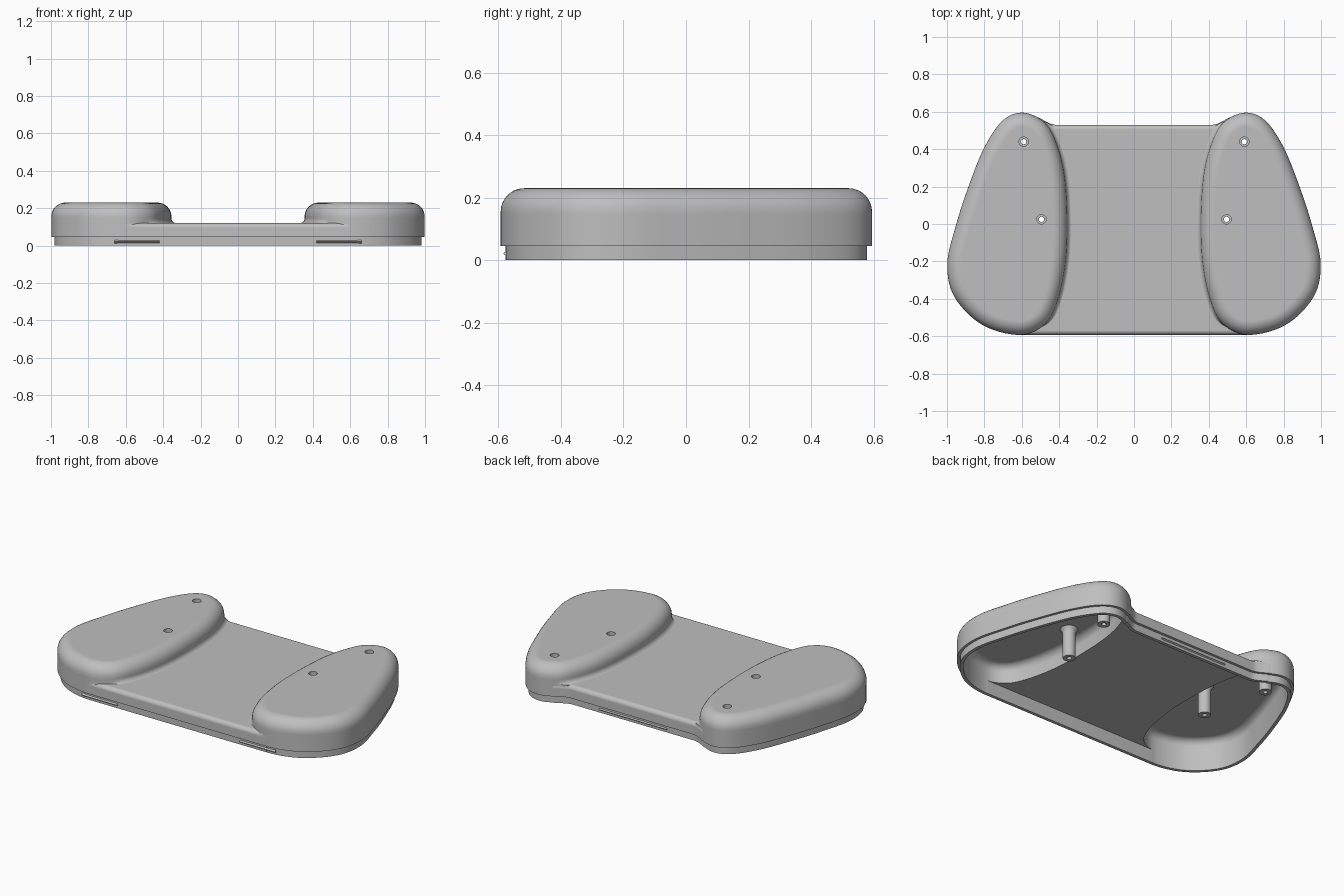
import bpy, bmesh, math
from mathutils import Vector

if "Cube" in bpy.data.objects:
    bpy.data.objects.remove(bpy.data.objects["Cube"], do_unlink=True)

GREY = (0.52, 0.52, 0.52, 1)
mat = bpy.data.materials.new("light grey plastic")
mat.use_nodes = True
mat.diffuse_color = GREY
mat.node_tree.nodes["Principled BSDF"].inputs["Base Color"].default_value = GREY
mat.node_tree.nodes["Principled BSDF"].inputs["Roughness"].default_value = 0.6


def loft(name, rings, loop=False):
    """Closed solid skinned over rings of points; capped unless looped."""
    bm = bmesh.new()
    rows = [[bm.verts.new(p) for p in ring] for ring in rings]
    n = len(rows[0])
    for a, b in zip(rows, rows[1:] + rows[:1] if loop else rows[1:]):
        for i in range(n):
            j = (i + 1) % n
            bm.faces.new((a[i], a[j], b[j], b[i]))
    if not loop:
        bm.faces.new(rows[0])
        bm.faces.new(rows[-1])
    bmesh.ops.recalc_face_normals(bm, faces=bm.faces)
    me = bpy.data.meshes.new(name)
    bm.to_mesh(me)
    bm.free()
    me.materials.append(mat)
    ob = bpy.data.objects.new(name, me)
    bpy.context.collection.objects.link(ob)
    return ob


def activate(ob):
    bpy.ops.object.select_all(action='DESELECT')
    ob.select_set(True)
    bpy.context.view_layer.objects.active = ob


def boolean(ob, other, op):
    activate(ob)
    mod = ob.modifiers.new("bool", 'BOOLEAN')
    mod.object, mod.operation, mod.solver = other, op, 'MANIFOLD'
    bpy.ops.object.modifier_apply(modifier=mod.name)
    bpy.data.objects.remove(other, do_unlink=True)


def spline(pts, steps=7):
    """Closed smooth curve through the points."""
    out, n = [], len(pts)
    P = [Vector(p) for p in pts]
    for i in range(n):
        a, b, c, d = (P[(i + k) % n] for k in (-1, 0, 1, 2))
        for s in range(steps):
            t = s / steps
            out.append(0.5 * (2 * b + (c - a) * t + (2 * a - 5 * b + 4 * c - d) * t * t
                              + (3 * b - a - 3 * c + d) * t ** 3))
    return out


# Egg-shaped outline of one grip, clockwise from its back tip
GRIP = spline([(0.59, 0.595), (0.70, 0.555), (0.80, 0.41), (0.885, 0.20), (0.95, 0.0),
               (0.998, -0.21), (0.96, -0.39), (0.81, -0.54), (0.61, -0.593),
               (0.475, -0.535), (0.405, -0.40), (0.365, -0.2), (0.356, 0.02),
               (0.37, 0.25), (0.41, 0.42), (0.475, 0.54)])


def grip(side, inset, z0, top, radius, plate_top=None, flare=0.028):
    """Grip pad with a rounded top edge and a fillet where it meets the plate."""
    n = len(GRIP)
    normals = []
    for i in range(n):
        t = (GRIP[(i + 1) % n] - GRIP[i - 1]).normalized()
        normals.append(Vector((-t.y, t.x)))
    levels = [(z0, 0, 0)]
    if plate_top:
        levels = [(z0, 0, flare)]
        for k in range(7):
            a = k / 6 * math.pi / 2
            levels.append((plate_top - 0.001 + flare * (1 - math.cos(a)), 0,
                           flare * (1 - math.sin(a))))
    if radius:
        for k in range(9):
            a = k / 8 * math.pi / 2
            levels.append((top - radius + radius * math.sin(a), radius * (1 - math.cos(a)), 0))
    else:
        levels.append((top, 0, 0))
    rings = []
    for z, off, fl in levels:
        ring = []
        for p, nm in zip(GRIP, normals):
            w = min(1, max(0, (-nm.x - 0.6) / 0.35))
            q = p + nm * (fl * w * w * (3 - 2 * w) - inset - off)
            ring.append((side * q.x, q.y, z))
        rings.append(ring)
    return loft("grip", rings)


def plate(inset, z0, top, radius):
    """Middle plate, rounded along front and back, curving into the grips."""
    half = [(0.42, 0.53), (0.45, 0.537), (0.48, 0.553), (0.51, 0.57), (0.6, 0.57)]
    rings = []
    for x, back in [(-x, y) for x, y in reversed(half)] + half:
        f, b = -0.593 + inset, back - inset
        ring = [(x, f, z0)]
        arc = [k / 6 * math.pi / 2 for k in range(7)] if radius else [0]
        for a in arc:
            ring.append((x, f + radius * (1 - math.cos(a)), top - radius + radius * math.sin(a)))
        for a in reversed(arc):
            ring.append((x, b - radius * (1 - math.cos(a)), top - radius + radius * math.sin(a)))
        ring.append((x, b, z0))
        rings.append(ring)
    return loft("plate", rings)


def body(name, inset, z0, plate_top, grip_top, plate_radius, grip_radius, fillet):
    ob = plate(inset, z0, plate_top, plate_radius)
    for side in (1, -1):
        boolean(ob, grip(side, inset, z0, grip_top, grip_radius,
                         plate_top if fillet else None), 'UNION')
    ob.name = name
    return ob


def circle(x, y, z, r, n=32):
    return [(x + r * math.cos(k * math.tau / n), y + r * math.sin(k * math.tau / n), z)
            for k in range(n)]


# Hollow shell: outer skin plus recessed lip, minus the cavity
shell = body("cover_shell", 0, 0.045, 0.12, 0.23, 0.025, 0.075, True)
boolean(shell, body("lip", 0.016, 0, 0.06, 0.06, 0, 0, False), 'UNION')
boolean(shell, body("cavity", 0.036, -0.05, 0.083, 0.195, 0, 0.045, False), 'DIFFERENCE')

# Screw posts, hollow and stepped, with matching holes in the shell
POST = [(0.036, 0.01), (0.036, 0.16), (0.04, 0.18), (0.052, 0.197), (0.025, 0.2),
        (0.025, 0.04), (0.014, 0.04), (0.014, 0.01)]
finished = [shell]
for side, label in ((1, "left"), (-1, "right")):
    for x, y, place in ((0.59, 0.44, "back"), (0.495, 0.025, "middle")):
        boolean(shell, loft("hole", [circle(side * x, y, z, 0.025) for z in (0.15, 0.3)]),
                'DIFFERENCE')
        finished.append(loft(f"{place}_screw_post_{label}",
                             [circle(side * x, y, z, r) for r, z in POST], loop=True))


# Snap ridges on the lip
def ridge(name, x0, x1, y, out):
    section = [(y - out * 0.004, 0.012), (y + out * 0.007, 0.021), (y - out * 0.004, 0.03)]
    finished.append(loft(name, [[(x, a, z) for a, z in section] for x in (x0, x1)]))


ridge("front_snap_left", 0.42, 0.66, -0.578, -1)
ridge("front_snap_right", -0.66, -0.42, -0.578, -1)
ridge("back_snap", -0.23, 0.23, 0.514, 1)

# Smooth shading with crisp edges and clean flats
for ob in finished:
    activate(ob)
    bpy.ops.object.shade_smooth_by_angle(angle=math.radians(35))
    mod = ob.modifiers.new("flat_normals", 'WEIGHTED_NORMAL')
    mod.keep_sharp = True
